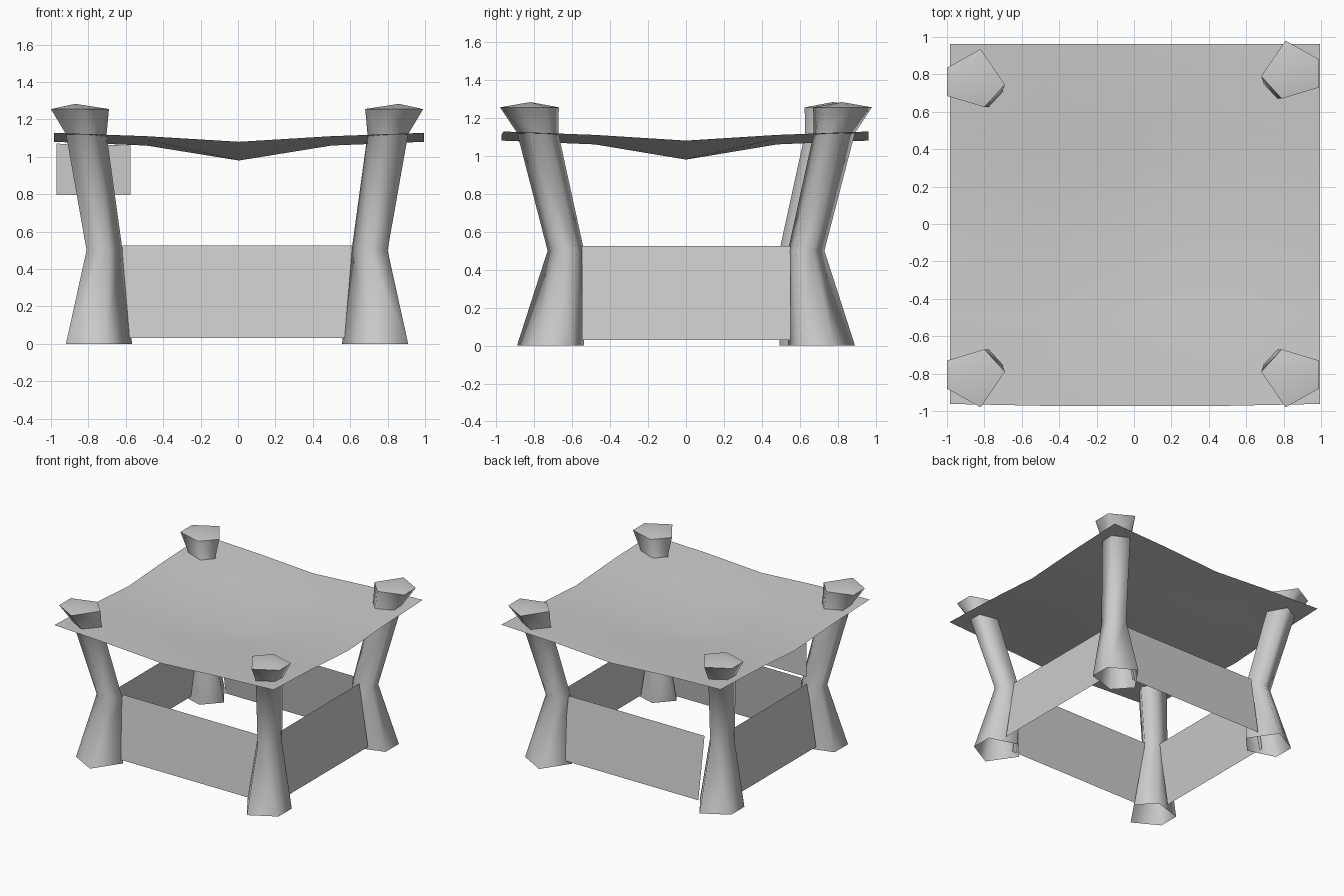
import bpy, bmesh

if "Cube" in bpy.data.objects:
    bpy.data.objects.remove(bpy.data.objects["Cube"])

grey = bpy.data.materials.new("warm_grey")
grey.diffuse_color = (0.6, 0.6, 0.6, 1)
grey.use_nodes = True
grey.node_tree.nodes["Principled BSDF"].inputs["Base Color"].default_value = grey.diffuse_color


def finish(bm, name, smooth=True):
    for f in bm.faces:
        f.smooth = smooth
    me = bpy.data.meshes.new(name)
    bm.to_mesh(me)
    bm.free()
    me.materials.append(grey)
    ob = bpy.data.objects.new(name, me)
    bpy.context.collection.objects.link(ob)
    return ob


# Bent five-sided posts: pentagon section swept through rings (x, y, z, scale)
SECTION = [(.175, .03), (.065, .15), (-.135, .09), (-.135, -.06), (.045, -.16)]
RINGS = [(-.766, -.708, 0, 1.14), (-.726, -.63, .5, .62),
         (-.825, -.778, 1.12, .70), (-.865, -.82, 1.255, 1.0)]


def post(name, sx, sy, dx=0, dy=0):
    bm = bmesh.new()
    rings = [[bm.verts.new((sx * (cx + s * px) + dx, sy * (cy + s * py) + dy, z))
              for px, py in SECTION] for cx, cy, z, s in RINGS]
    apex = bm.verts.new((sx * -.87 + dx, sy * -.82 + dy, 1.283))
    for a, b in zip(rings, rings[1:]):
        for i in range(5):
            j = (i + 1) % 5
            bm.faces.new((a[i], a[j], b[j], b[i]))
    top = rings[-1]
    for i in range(5):
        bm.faces.new((top[i], top[(i + 1) % 5], apex))
    if sx * sy < 0:
        bmesh.ops.reverse_faces(bm, faces=bm.faces[:])
    # crisp rim under the domed cap
    for i in range(5):
        bm.edges.get((top[i], top[(i + 1) % 5])).smooth = False
    finish(bm, name)


post("front_left_post", 1, 1)
post("front_right_post", -1, 1, dx=-.01)
post("back_left_post", 1, -1, dy=-.045)
post("back_right_post", -1, -1, dx=-.01)

# Sagging cloth roof: heights by distance in grid steps from the middle
SAG = {(0, 0): .98, (1, 0): 1.06, (2, 0): 1.08,
       (1, 1): 1.09, (2, 1): 1.11, (2, 2): 1.128}
bm = bmesh.new()
grid = []
for j in range(-2, 3):
    row = []
    for i in range(-2, 3):
        key = tuple(sorted((abs(i), abs(j)), reverse=True))
        bulge = -.01 if j == -2 and abs(i) < 2 else 0
        row.append(bm.verts.new((.005 + i * .495, j * .481 + bulge, SAG[key])))
    grid.append(row)
for j in range(4):
    for i in range(4):
        bm.faces.new((grid[j][i], grid[j][i + 1], grid[j + 1][i + 1], grid[j + 1][i]))
finish(bm, "cloth_roof")


# Thin sheets: quad from a bottom edge and a top edge
def sheet(name, a, b, c, d):
    bm = bmesh.new()
    bm.faces.new([bm.verts.new(p) for p in (a, b, c, d)])
    finish(bm, name, False)


LOW, HIGH = .03, .525
# Front and back walls lean outward at the foot
for name, s, yl, yh in (("front_wall", 1, -.685, -.61), ("back_wall", -1, .715, .635)):
    sheet(name, (-.617 * s, yl, LOW), (.612 * s, yl, LOW),
          (.612 * s, yh, HIGH), (-.617 * s, yh, HIGH))
# Side walls
for name, s in (("right_wall", 1), ("left_wall", -1)):
    sheet(name, (.79 * s, -.548 * s, LOW), (.79 * s, .55 * s, LOW),
          (.71 * s, .55 * s, HIGH), (.71 * s, -.548 * s, HIGH))

# Small sign hanging under the left side of the roof
sheet("hanging_sign", (-.97, -.17, .795), (-.575, -.17, .795),
      (-.575, -.17, 1.06), (-.97, -.17, 1.07))
